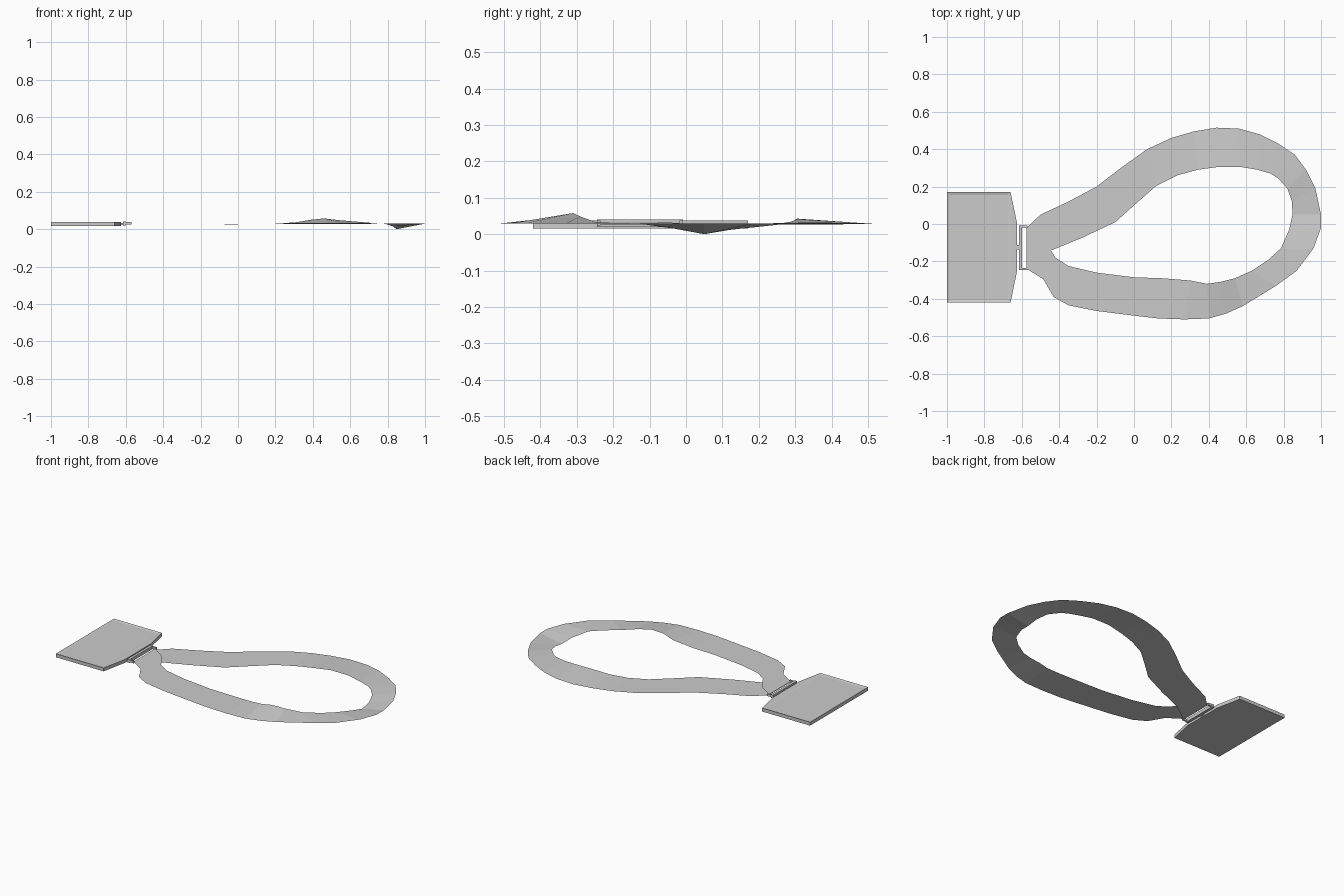
import bpy, bmesh, math


def finish(name, bm):
    mesh = bpy.data.meshes.new(name)
    bm.normal_update()
    bm.to_mesh(mesh)
    bm.free()
    obj = bpy.data.objects.new(name, mesh)
    bpy.context.collection.objects.link(obj)
    return obj


def prism(name, outline, z0, z1, rim=0, depth=0):
    """Extrude an outline upward, optionally with a recessed top."""
    bm = bmesh.new()
    base = bm.faces.new([bm.verts.new((x, y, z0)) for x, y in outline])
    ext = bmesh.ops.extrude_face_region(bm, geom=[base], use_keep_orig=True)
    for v in [g for g in ext["geom"] if isinstance(g, bmesh.types.BMVert)]:
        v.co.z = z1
    bmesh.ops.recalc_face_normals(bm, faces=bm.faces)
    if rim:
        top = max(bm.faces, key=lambda f: f.calc_center_median().z)
        bmesh.ops.inset_region(bm, faces=[top], thickness=rim)
        for v in top.verts:
            v.co.z -= depth
    return finish(name, bm)


def box(name, x0, x1, y0, y1, z0, z1, rim=0, depth=0):
    return prism(name, [(x0, y0), (x1, y0), (x1, y1), (x0, y1)], z0, z1, rim, depth)


# Badge holder: recessed card tray and tapered end
box("badge_holder", -1, -0.66, -0.42, 0.17, 0.016, 0.038, 0.02, 0.004)
prism("holder_taper", [(-0.66, -0.42), (-0.626, -0.255), (-0.626, 0.008), (-0.66, 0.17)],
      0.016, 0.038)

# Metal clip: rectangular ring and small link
box("clip_bar", -0.615, -0.598, -0.245, -0.008, 0.02, 0.041)
box("clip_strap_bar", -0.576, -0.57, -0.245, -0.008, 0.027, 0.031)
for side, y in (("front", -0.245), ("back", -0.018)):
    box("clip_arm_" + side, -0.6, -0.57, y, y + 0.01, 0.024, 0.038)
box("clip_link", -0.635, -0.61, -0.137, -0.113, 0.022, 0.034)

# Neck strap stations: outer edge x, y and inner edge x, y
back_half = [
    (-0.573, -0.02, -0.573, -0.235), (-0.50, 0.05, -0.44, -0.14),
    (-0.35, 0.12, -0.28, -0.075), (-0.20, 0.20, -0.10, 0.01),
    (-0.07, 0.30, 0.00, 0.10), (0.07, 0.40, 0.12, 0.205),
    (0.20, 0.46, 0.23, 0.26), (0.32, 0.495, 0.34, 0.29),
    (0.44, 0.515, 0.45, 0.305), (0.56, 0.51, 0.57, 0.305),
    (0.67, 0.48, 0.66, 0.29), (0.77, 0.43, 0.73, 0.27),
    (0.86, 0.37, 0.77, 0.245), (0.92, 0.29, 0.82, 0.19),
    (0.97, 0.19, 0.845, 0.12), (1.00, 0.05, 0.847, 0.05),
]
front_half = [
    (1.00, -0.02, 0.83, -0.03), (0.96, -0.13, 0.785, -0.13),
    (0.87, -0.25, 0.72, -0.19), (0.76, -0.33, 0.63, -0.25),
    (0.58, -0.44, 0.54, -0.29), (0.49, -0.48, 0.46, -0.31),
    (0.40, -0.505, 0.39, -0.32), (0.27, -0.51, 0.30, -0.302),
    (0.13, -0.505, 0.15, -0.29), (0.00, -0.49, 0.00, -0.285),
    (-0.20, -0.465, -0.20, -0.26), (-0.35, -0.435, -0.35, -0.225),
    (-0.43, -0.39, -0.42, -0.18), (-0.485, -0.295, -0.483, -0.08),
    (-0.573, -0.24, -0.573, -0.02),
]
# Waves along the inner edge: x, y, height, spread
waves = [(0.46, -0.31, 0.028, 0.09), (0.50, 0.305, 0.016, 0.11),
         (0.847, 0.05, -0.03, 0.07)]


def wave_height(x, y):
    return sum(h * math.exp(-((x - wx) ** 2 + (y - wy) ** 2) / (2 * s * s))
               for wx, wy, h, s in waves)


# Neck strap: one thin ribbon whose front end lies over the back end
bm = bmesh.new()
stations = back_half + front_half
rows = []
for i, (ox, oy, ix, iy) in enumerate(stations):
    base = 0.025 + 0.005 * min(1, i / 12)
    if i == len(stations) - 1:
        base = 0.032
    rows.append((bm.verts.new((ox, oy, base)),
                 bm.verts.new((ix, iy, base + wave_height(ix, iy)))))
for (a, b), (c, d) in zip(rows, rows[1:]):
    bm.faces.new((a, b, d, c))
bmesh.ops.recalc_face_normals(bm, faces=bm.faces)
if sum(f.normal.z for f in bm.faces) < 0:
    bmesh.ops.reverse_faces(bm, faces=bm.faces)
finish("neck_strap", bm)
